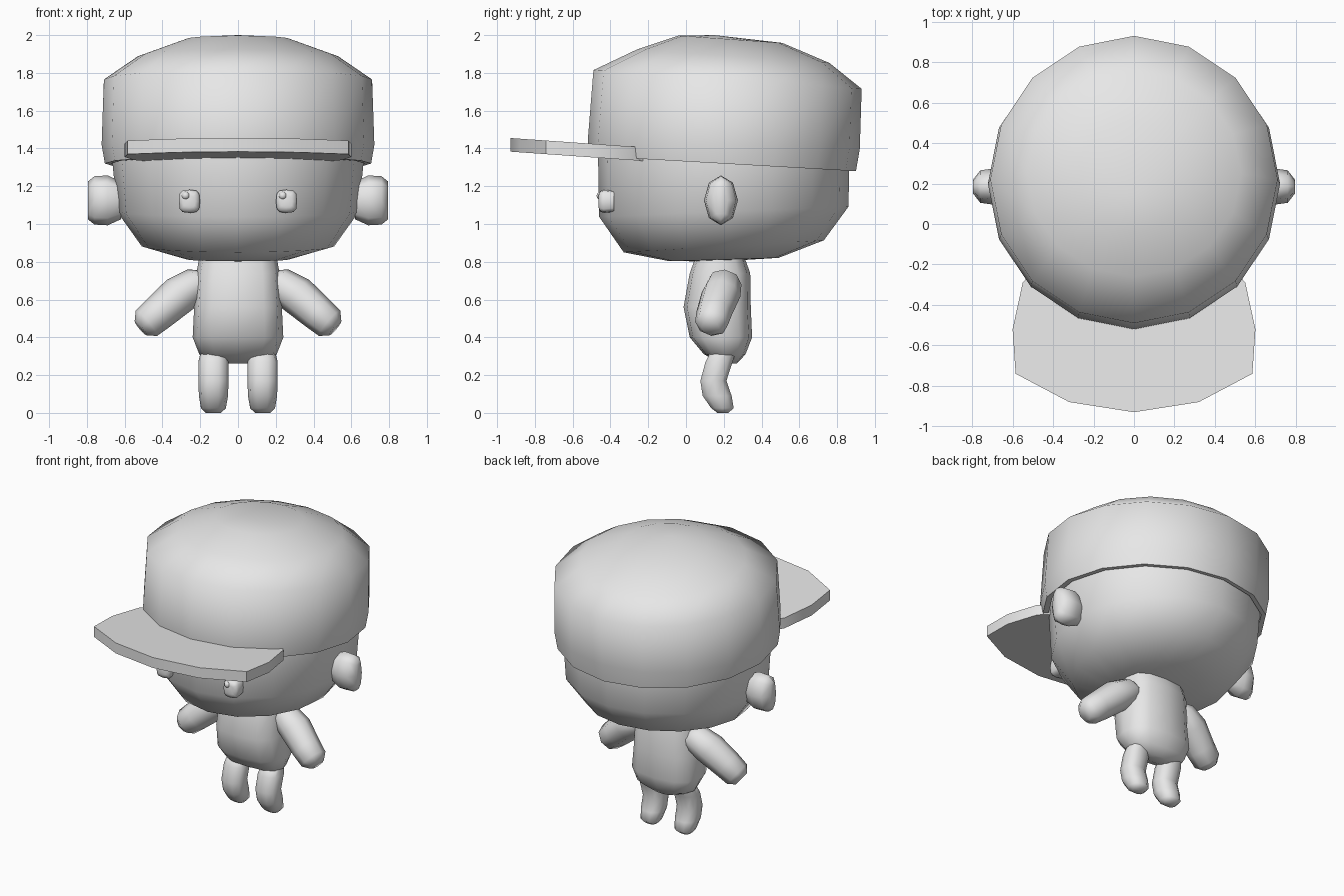
import bpy, bmesh
from math import cos, sin, tau, radians, copysign
from mathutils import Vector

cube = bpy.data.objects.get("Cube")
if cube:
    bpy.data.objects.remove(cube, do_unlink=True)

grey = bpy.data.materials.new("plain_grey")
grey.use_nodes = True
grey.diffuse_color = (0.8, 0.8, 0.8, 1)
grey.node_tree.nodes["Principled BSDF"].inputs["Base Color"].default_value = (0.8, 0.8, 0.8, 1)


def finish(name, bm, angle):
    bmesh.ops.remove_doubles(bm, verts=bm.verts, dist=0.0005)
    bmesh.ops.recalc_face_normals(bm, faces=bm.faces)
    mesh = bpy.data.meshes.new(name)
    bm.to_mesh(mesh)
    bm.free()
    mesh.materials.append(grey)
    obj = bpy.data.objects.new(name, mesh)
    bpy.context.collection.objects.link(obj)
    bpy.ops.object.select_all(action='DESELECT')
    obj.select_set(True)
    bpy.context.view_layer.objects.active = obj
    bpy.ops.object.shade_smooth_by_angle(angle=radians(angle))
    return obj


def ring(center, u, v, n, power=1.0):
    """Closed loop of points; a power below 1 makes it boxier."""
    bent = lambda t: copysign(abs(t) ** power, t) if abs(t) > 1e-6 else 0.0
    c, u, v = Vector(center), Vector(u), Vector(v)
    return [c + u * bent(cos(tau * i / n)) + v * bent(sin(tau * i / n)) for i in range(n)]


def loft(name, rings, angle=65):
    bm = bmesh.new()
    loops = [[bm.verts.new(p) for p in r] for r in rings]
    n = len(loops[0])
    for a, b in zip(loops, loops[1:]):
        for i in range(n):
            j = (i + 1) % n
            bm.faces.new((a[i], a[j], b[j], b[i]))
    for pts, loop in ((rings[0], loops[0]), (rings[-1], loops[-1])):
        if (pts[0] - pts[n // 2]).length > 0.001:
            bm.faces.new(loop)
    return finish(name, bm, angle)


def stack(name, levels, n, power=1.0, angle=65, x=0.0):
    """Loft upright levels of (z, y, half width, half depth, slope)."""
    return loft(name, [ring((x, y, z), (rx, 0, 0), (0, ry, ry * s), n, power)
                       for z, y, rx, ry, s in levels], angle)


# Head, continuing up inside the cap
stack("head", [
    (0.802, 0.18, 0, 0, 0),
    (0.812, 0.20, 0.27, 0.29, 0.03),
    (0.882, 0.20, 0.51, 0.53, 0.06),
    (1.065, 0.20, 0.64, 0.66, 0.04),
    (1.33, 0.20, 0.665, 0.665, 0),
    (1.58, 0.20, 0.66, 0.66, -0.05)], 16)

# Cap shell with a hollow underside and a shallow dome
stack("cap", [
    (1.64, 0.20, 0.67, 0.67, -0.06),
    (1.32, 0.20, 0.672, 0.672, -0.057),
    (1.32, 0.195, 0.705, 0.705, -0.057),
    (1.42, 0.20, 0.722, 0.72, -0.03),
    (1.765, 0.22, 0.71, 0.71, -0.07),
    (1.888, 0.25, 0.53, 0.51, -0.07),
    (1.978, 0.235, 0.28, 0.275, -0.07),
    (2.0, 0.15, 0, 0, 0)], 16)

# Brim: a sloping slab whose inner edge sits in the cap
half = [(0.32, -0.88), (0.585, -0.74), (0.60, -0.52), (0.55, -0.29),
        (0.49, -0.22), (0.26, -0.415)]
outline = [(0, -0.93)] + half + [(0, -0.47)] + [(-x, y) for x, y in reversed(half)]
loft("cap_brim", [[Vector((x, y, base - 0.07 * y)) for x, y in outline]
                  for base in (1.318, 1.39)], 30)

# Torso
stack("torso", [
    (0.262, 0.23, 0.07, 0.04, 0),
    (0.31, 0.205, 0.205, 0.11, 0),
    (0.40, 0.185, 0.24, 0.165, 0),
    (0.56, 0.165, 0.232, 0.178, 0),
    (0.74, 0.18, 0.22, 0.16, 0),
    (0.85, 0.18, 0.20, 0.12, 0)], 12, 0.75)

for side, label in ((1, "left"), (-1, "right")):
    # Ear
    loft(label + "_ear", [ring((side * x, 0.185, 1.125), (0, ry, 0), (0, 0, rz), 8)
         for x, ry, rz in ((0.62, 0.06, 0.10), (0.69, 0.09, 0.132),
                           (0.76, 0.08, 0.128), (0.795, 0.035, 0.10))])

    # Eye and its raised highlight
    ex = side * 0.257
    loft(label + "_eye", [ring((ex, y, 1.12), (r, 0, 0), (0, 0, r * 1.1), 12, 0.6)
         for y, r in ((-0.38, 0.05), (-0.435, 0.056), (-0.455, 0.049), (-0.463, 0.03))])
    bm = bmesh.new()
    bmesh.ops.create_icosphere(bm, subdivisions=2, radius=0.022)
    bmesh.ops.translate(bm, verts=bm.verts, vec=(ex - 0.02, -0.452, 1.15))
    finish(label + "_eye_highlight", bm, 65)

    # Arm: rings set square to a bent path
    path = [((0.15, 0.205, 0.71), 0.06), ((0.21, 0.205, 0.69), 0.09),
            ((0.31, 0.185, 0.625), 0.104), ((0.42, 0.15, 0.53), 0.095),
            ((0.485, 0.135, 0.475), 0.088), ((0.515, 0.13, 0.448), 0.05)]
    along = Vector((0.76 * side, -0.16, -0.64)).normalized()
    across = Vector((0, 1, 0)).cross(along).normalized()
    deep = along.cross(across)
    loft(label + "_arm", [ring((p[0] * side, p[1], p[2]), across * r, deep * r, 8)
                          for p, r in path])

    # Leg
    stack(label + "_leg", [
        (0.0, 0.195, 0.04, 0.03, 0),
        (0.025, 0.193, 0.066, 0.062, 0),
        (0.09, 0.165, 0.077, 0.08, 0),
        (0.17, 0.145, 0.08, 0.072, 0),
        (0.27, 0.175, 0.08, 0.075, 0),
        (0.33, 0.20, 0.065, 0.07, 0)], 10, 0.85, x=side * 0.13)
